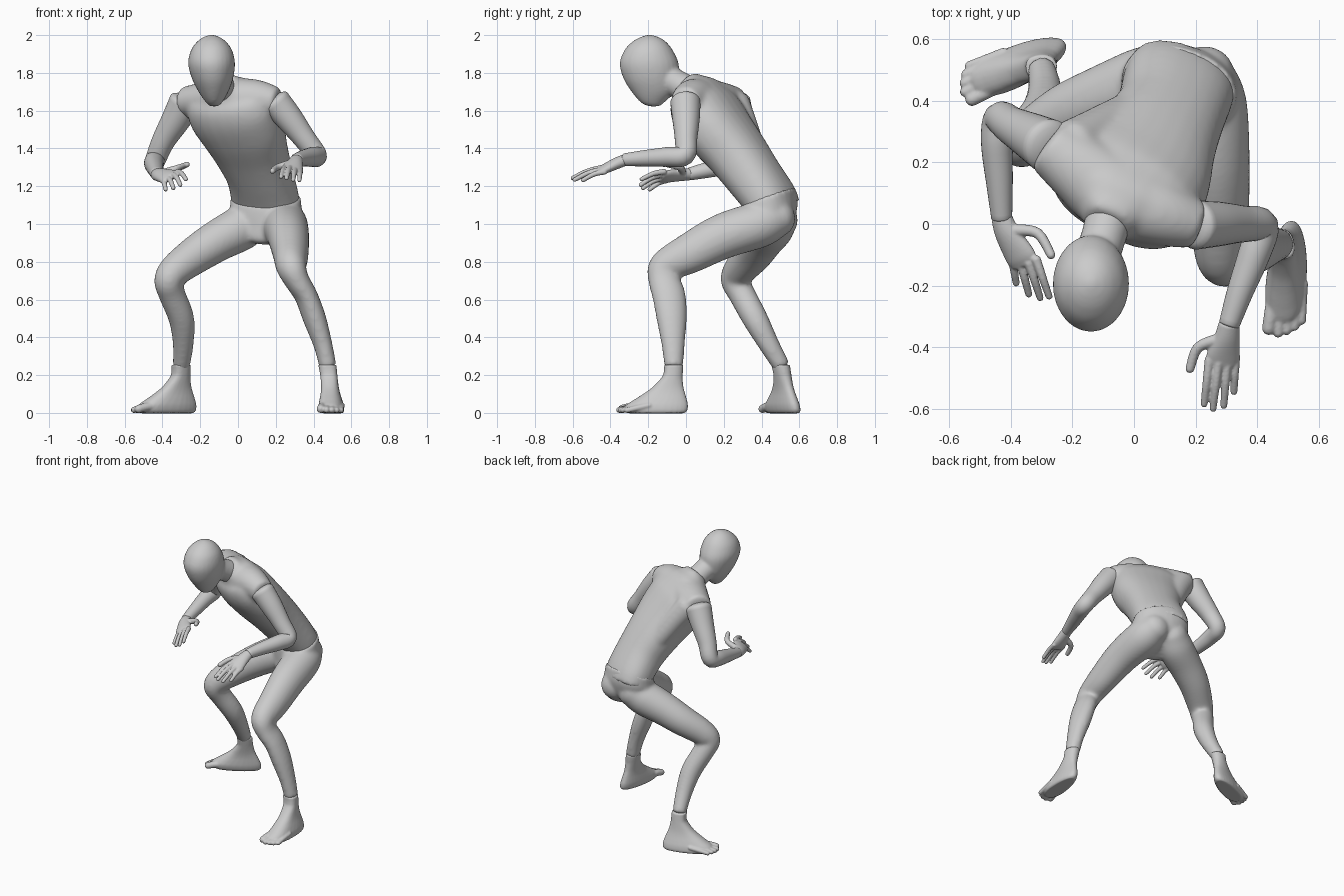
import bpy, bmesh, math
from mathutils import Vector

N = 28  # points around each cross-section


def spline(rows, steps):
    """Catmull-Rom through rows of numbers."""
    out = []
    for i in range(len(rows) - 1):
        p0, p1 = rows[max(i - 1, 0)], rows[i]
        p2, p3 = rows[i + 1], rows[min(i + 2, len(rows) - 1)]
        for k in range(steps):
            t = k / steps
            out.append([0.5 * (2 * b + (c - a) * t + (2 * a - 5 * b + 4 * c - d) * t * t
                               + (3 * b - a - 3 * c + d) * t ** 3)
                        for a, b, c, d in zip(p0, p1, p2, p3)])
    return out + [list(rows[-1])]


def loft(rows, side, axis=None, power=2.0, egg=0.0, domes=(0, 0), steps=5):
    """Mesh skinning elliptical rings (x, y, z, half width along side, half depth)."""
    rows = [list(r) if len(r) == 5 else list(r) + [r[3]] for r in rows]
    pts = spline(rows, steps)
    rings = []
    for i, r in enumerate(pts):
        tan = Vector(axis) if axis else Vector(pts[min(i + 1, len(pts) - 1)][:3]) - Vector(pts[max(i - 1, 0)][:3])
        rings.append((Vector(r[:3]), tan.normalized(), r[3], r[4]))
    # rounded ends
    for end, depth in enumerate(domes):
        if depth:
            c, t, a, b = rings[-1 if end else 0]
            for k in (20, 40, 60, 75, 86):
                q = math.radians(k)
                off = t * (depth * min(a, b) * math.sin(q) * (1 if end else -1))
                rings.insert(len(rings) if end else 0, (c + off, t, a * math.cos(q), b * math.cos(q)))
    bm = bmesh.new()
    loops = []
    for c, t, a, b in rings:
        u = Vector(side)
        u = (u - t * u.dot(t)).normalized()
        v = t.cross(u)
        loop = []
        for k in range(N):
            q = 2 * math.pi * k / N
            cs, sn = math.cos(q), math.sin(q)
            x = math.copysign(abs(cs) ** (2 / power), cs) * a
            y = math.copysign(abs(sn) ** (2 / power), sn) * b * (1 + egg * cs)
            loop.append(bm.verts.new(c + u * x + v * y))
        loops.append(loop)
    for l0, l1 in zip(loops, loops[1:]):
        for k in range(N):
            bm.faces.new((l0[k], l0[(k + 1) % N], l1[(k + 1) % N], l1[k]))
    bm.faces.new(loops[0][::-1])
    bm.faces.new(loops[-1])
    bmesh.ops.recalc_face_normals(bm, faces=bm.faces)
    me = bpy.data.meshes.new("loft")
    bm.to_mesh(me)
    bm.free()
    return me


def part(name, meshes, voxel=0, smooth=4):
    """One object; several lofts are melted together by a voxel remesh."""
    bm = bmesh.new()
    for m in meshes:
        bm.from_mesh(m)
        bpy.data.meshes.remove(m)
    me = bpy.data.meshes.new(name)
    bm.to_mesh(me)
    bm.free()
    for p in me.polygons:
        p.use_smooth = len(p.vertices) == 4
    ob = bpy.data.objects.new(name, me)
    bpy.context.collection.objects.link(ob)
    if voxel:
        r = ob.modifiers.new("melt", 'REMESH')
        r.mode = 'VOXEL'
        r.voxel_size = voxel
        r.use_smooth_shade = True
        s = ob.modifiers.new("soften", 'SMOOTH')
        s.factor, s.iterations = 0.5, smooth


# head: stacked horizontal slices, chin to crown, and the neck
part("head", [
    loft([(-.127, -.17, 1.623, .022, .03), (-.127, -.177, 1.645, .044, .064),
          (-.13, -.174, 1.70, .079, .114), (-.135, -.185, 1.77, .109, .146),
          (-.14, -.195, 1.85, .124, .156), (-.14, -.198, 1.92, .109, .128),
          (-.14, -.195, 1.965, .077, .089), (-.14, -.193, 1.99, .042, .047),
          (-.14, -.193, 2.002, .006, .006)], (1, 0, 0), axis=(0, 0, 1)),
    loft([(-.085, .01, 1.712, .076), (-.1, -.045, 1.741, .073), (-.125, -.12, 1.785, .075)], (1, 0, 0)),
], .009, 7)

# torso along the leaning, twisted spine, a yoke from shoulder to shoulder and the far back muscle
part("torso", [
    loft([(.15, .465, 1.08, .18, .128), (.143, .44, 1.14, .184, .131),
          (.115, .352, 1.26, .18, .142), (.07, .265, 1.38, .202, .152),
          (.02, .17, 1.5, .237, .162), (-.03, .105, 1.6, .25, .16),
          (-.058, .062, 1.68, .215, .128), (-.075, .03, 1.72, .125, .09),
          (-.088, .0, 1.75, .074, .068)], (.9, -.42, 0), power=2.3),
    loft([(-.272, .25, 1.645, .084, .092), (-.17, .175, 1.655, .098, .115), (-.06, .095, 1.66, .112, .13),
          (.09, .035, 1.662, .104, .108), (.2, -.003, 1.645, .08)], (0, 0, 1), domes=(.2, .2)),
    loft([(-.2, .255, 1.635, .085), (-.13, .295, 1.54, .078), (-.055, .335, 1.43, .075),
          (.03, .38, 1.31, .07)], (.9, -.42, 0), domes=(.6, .8)),
], .012, 10)

# trousers: pelvis and both legs, hip to ankle
part("trousers", [
    loft([(.143, .42, .91, .06, .06), (.15, .435, .955, .14, .128), (.15, .446, 1.04, .188, .145),
          (.147, .443, 1.1, .192, .143), (.145, .441, 1.145, .19, .138)],
         (.93, -.35, 0), axis=(-.05, -.34, .93), power=2.2),
    loft([(.225, .485, 1.035, .102), (.245, .39, .997, .122), (.265, .2, .937, .111, .121),
          (.278, .02, .845, .095, .108), (.282, -.108, .775, .081, .088),
          (.31, -.115, .705, .067, .085), (.36, -.09, .62, .061, .089),
          (.405, -.076, .5, .061, .081), (.45, -.068, .36, .05, .062),
          (.475, -.065, .25, .046, .051)], (1, .15, .35), domes=(.9, .3)),
    loft([(.085, .49, 1.025, .105), (.02, .452, .98, .119), (-.1, .405, .916, .111),
          (-.22, .355, .84, .101), (-.33, .285, .757, .087), (-.368, .26, .7, .076),
          (-.35, .295, .63, .071), (-.3, .365, .5, .068), (-.29, .435, .37, .056),
          (-.3, .505, .25, .046)], (.4, -.9, 0), domes=(.9, .3)),
], .011, 12)

# arms, shoulder to wrist
part("left_arm", [loft([(.2, -.003, 1.645, .08), (.27, 0, 1.56, .073), (.35, 0, 1.455, .06),
                        (.415, -.008, 1.365, .055), (.39, -.1, 1.355, .052), (.345, -.22, 1.348, .043),
                        (.31, -.325, 1.34, .034)], (-.76, .3, -.57), domes=(.4, .3))])
part("right_arm", [loft([(-.28, .255, 1.64, .088), (-.33, .283, 1.55, .077), (-.395, .318, 1.44, .062),
                         (-.435, .34, 1.345, .055), (-.445, .26, 1.32, .052), (-.437, .13, 1.29, .043),
                         (-.43, .02, 1.265, .034)], (-.865, -.13, .42), domes=(.4, .3))])


def hand(name, palm, side, fingers):
    meshes = [loft(palm, side, domes=(.3, .8))]
    for path in fingers:
        r = .014
        if len(path) == 2:  # fingers arch slightly at the middle joint
            a, b = map(Vector, path)
            path = [a, (a + b) / 2 + Vector((0, 0, .009)), b]
        else:
            r = .018
        rows = [(*p, r * (1.1 - .14 * i)) for i, p in enumerate(path)]
        meshes.append(loft(rows, side, domes=(.8, 1), steps=4))
    part(name, meshes, .0045, 3)


# index, middle, ring, little, thumb
hand("left_hand",
     [(.31, -.325, 1.338, .035, .031), (.302, -.37, 1.32, .042, .03),
      (.29, -.425, 1.295, .055, .025), (.286, -.455, 1.285, .051, .019)], (1, 0, -.2),
     [[(.245, -.44, 1.298), (.228, -.585, 1.25)], [(.274, -.45, 1.297), (.257, -.6, 1.243)],
      [(.303, -.445, 1.288), (.292, -.59, 1.234)], [(.33, -.43, 1.277), (.325, -.545, 1.232)],
      [(.275, -.375, 1.32), (.208, -.402, 1.3), (.182, -.47, 1.28)]])
hand("right_hand",
     [(-.43, .02, 1.263, .035, .031), (-.412, -.03, 1.26, .043, .03),
      (-.372, -.1, 1.252, .054, .025), (-.358, -.125, 1.248, .051, .019)], (.085, .03, .05),
     [[(-.318, -.115, 1.277), (-.276, -.235, 1.237)], [(-.342, -.125, 1.262), (-.305, -.24, 1.207)],
      [(-.37, -.12, 1.245), (-.342, -.228, 1.19)], [(-.398, -.1, 1.232), (-.383, -.192, 1.183)],
      [(-.385, -.02, 1.275), (-.313, -.03, 1.298), (-.27, -.1, 1.315)]])


def foot(name, base, ankle, heading, medial):
    d = Vector((*heading, 0)).normalized()
    m = Vector((-d.y, d.x, 0)) * medial
    base = Vector((*base, 0))
    rows = []
    # slices: height, heel, front, half width
    for z, back, front, w in ((-.002, -.055, .245, .052), (.012, -.072, .262, .061), (.04, -.076, .255, .063),
                              (.07, -.07, .21, .057), (.105, -.06, .155, .049), (.14, -.051, .108, .045),
                              (.19, -.047, .062, .044), (.22, -.049, .052, .045), (.255, -.051, .05, .047)):
        c = base.lerp(Vector((*ankle, 0)), z / .25) + d * (back + front) / 2
        rows.append((c.x, c.y, z, (front - back) / 2, w))
    meshes = [loft(rows, d, axis=(0, 0, 1), power=2.3, egg=.22)]
    # toes, big toe first
    for s, f, r in ((.046, .28, .022), (.014, .291, .017), (-.013, .281, .016),
                    (-.037, .266, .015), (-.058, .244, .0145)):
        p = base + m * s * .9 + d * (f - .12)
        q = base + m * s + d * f
        mid = p.lerp(q, .6)
        meshes.append(loft([(p.x, p.y, .04, r), (mid.x, mid.y, r + .01, r), (q.x, q.y, r - .001, r)],
                           m, domes=(1, 1), steps=4))
    part(name, meshes, .006, 3)


foot("left_foot", (.512, -.065), (.475, -.065), (-.1, -.99), -1)
foot("right_foot", (-.29, .562), (-.3, .505), (-.91, -.41), 1)
